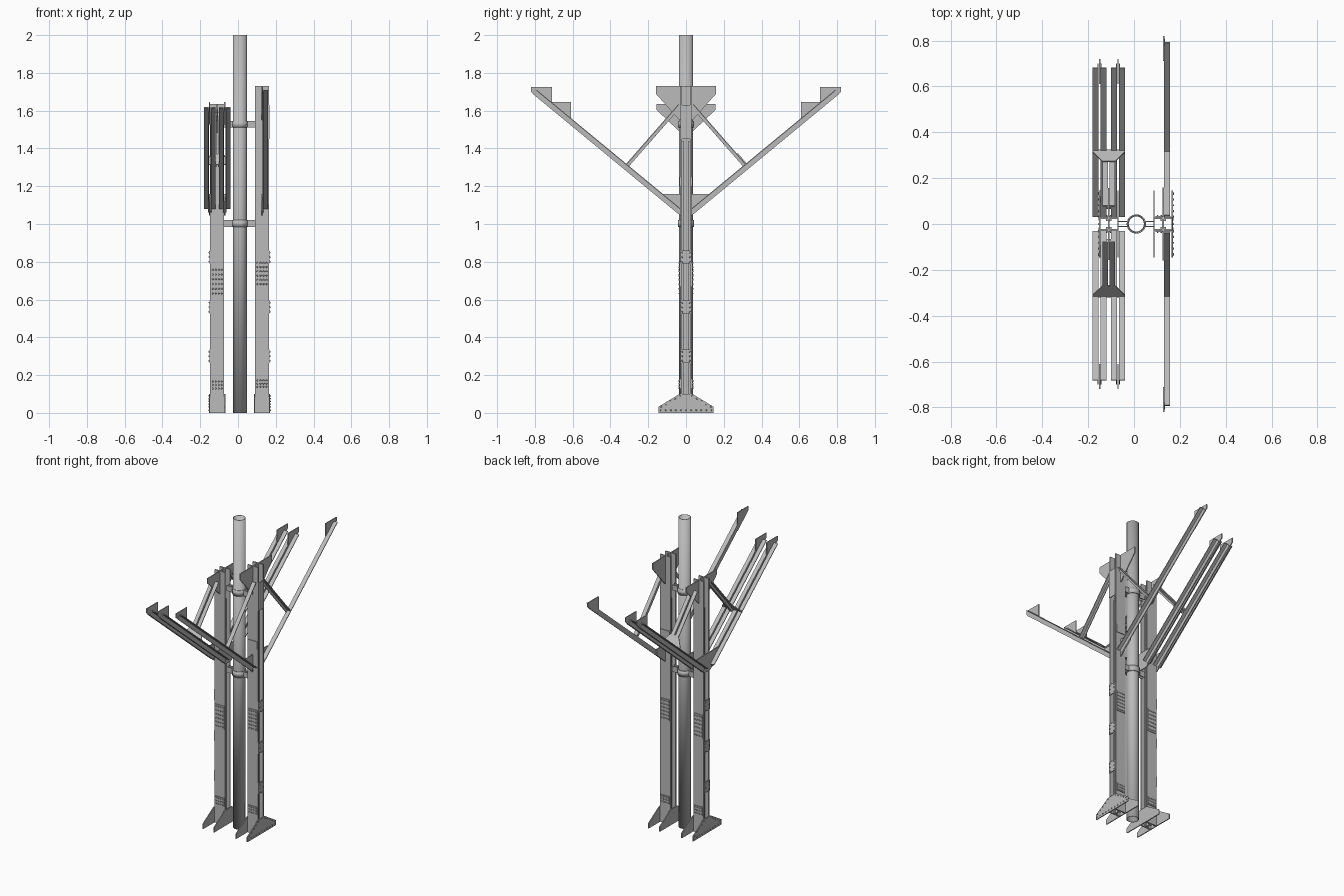
import bpy, bmesh, math
from mathutils import Vector, Matrix

old = bpy.data.objects.get("Cube")
if old:
    bpy.data.objects.remove(old, do_unlink=True)

steel = bpy.data.materials.new("grey steel")
steel.use_nodes = True
GREY = (0.5, 0.5, 0.5, 1)
steel.diffuse_color = GREY
steel.node_tree.nodes["Principled BSDF"].inputs["Base Color"].default_value = GREY

X, Y, Z = Vector((1, 0, 0)), Vector((0, 1, 0)), Vector((0, 0, 1))


def finish(name, bm):
    bmesh.ops.recalc_face_normals(bm, faces=bm.faces)
    mesh = bpy.data.meshes.new(name)
    bm.to_mesh(mesh)
    bm.free()
    mesh.materials.append(steel)
    ob = bpy.data.objects.new(name, mesh)
    bpy.context.collection.objects.link(ob)
    return ob


def prism(name, pts, origin, u, v, depth):
    """Extrude a 2D outline, drawn on axes u and v, by the vector depth."""
    bm = bmesh.new()
    face = bm.faces.new([bm.verts.new(origin + u * a + v * b) for a, b in pts])
    out = bmesh.ops.extrude_face_region(bm, geom=[face])
    moved = [g for g in out["geom"] if isinstance(g, bmesh.types.BMVert)]
    bmesh.ops.translate(bm, verts=moved, vec=depth)
    return finish(name, bm)


def box(name, x0, x1, y0, y1, z0, z1):
    outline = [(x0, y0), (x1, y0), (x1, y1), (x0, y1)]
    return prism(name, outline, Z * z0, X, Y, Z * (z1 - z0))


def plate(name, x, pts, thick=0.006):
    """Upright plate centred on x, with its outline given in y and z."""
    return prism(name, pts, X * (x - thick / 2), Y, Z, X * thick)


def mirrored(half):
    return half + [(-y, z) for y, z in reversed(half)]


def rivets(name, spots, normal):
    bm = bmesh.new()
    turn = normal.to_track_quat('Z', 'Y').to_matrix().to_4x4()
    for p in spots:
        bmesh.ops.create_cone(bm, cap_ends=True, segments=6, radius1=0.005, radius2=0.003,
                              depth=0.005, matrix=Matrix.Translation(p) @ turn)
    return finish(name, bm)


def tube(name, x, radius, wall, z0, z1):
    bm = bmesh.new()
    bmesh.ops.create_cone(bm, cap_ends=False, segments=32, radius1=radius, radius2=radius,
                          depth=z1 - z0, matrix=Matrix.Translation((x, 0, (z0 + z1) / 2)))
    ob = finish(name, bm)
    mod = ob.modifiers.new("wall", 'SOLIDIFY')
    mod.thickness = wall
    bpy.ops.object.select_all(action='DESELECT')
    ob.select_set(True)
    bpy.context.view_layer.objects.active = ob
    bpy.ops.object.shade_smooth_by_angle(angle=math.radians(35))


def angle_bar(name, start, end, x, reach, width):
    """L-shaped bar whose top edge runs from start to end (y, z); reach is its x leg."""
    a, b = Vector((x, *start)), Vector((x, *end))
    along = (b - a).normalized()
    down = along.cross(X)
    if down.z > 0:
        down.negate()
    t = 0.005
    s = math.copysign(t, reach)
    outline = [(0, 0), (reach, 0), (reach, t), (s, t), (s, width), (0, width)]
    return prism(name, outline, a, X, down, b - a)


SLOPE = 0.825


def arm_top(y):
    return 1.71 - SLOPE * (0.79 - y)


def column(side, cx, top, out):
    hw = 0.037
    # Riveted H section
    for s in (-1, 1):
        box(f"{side}_flange", cx - hw, cx + hw, *sorted((s * 0.022, s * 0.03)), 0, top)
        box(f"{side}_web_angle", cx - 0.012, cx + 0.012, *sorted((s * 0.012, s * 0.022)), 0, 1.44)
    box(f"{side}_web", cx - 0.004, cx + 0.004, -0.022, 0.022, 0, top)
    # Base gussets on both flange edges
    for s in (-1, 1):
        plate(f"{side}_base_gusset", cx + s * (hw + 0.003),
              mirrored([(0.146, 0), (0.146, 0.032), (0.035, 0.1)]))
    face = cx + out * (hw + 0.007)
    spots = [Vector((face, -0.135 + i * 0.027, 0.014)) for i in range(11)]
    for s in (-1, 1):
        spots += [Vector((face, s * (0.13 - i * 0.024), 0.032 + i * 0.0145)) for i in range(5)]
    rivets(f"{side}_base_rivets", spots, X * out)
    # Batten plates on the outer side
    for z in (0.30, 0.56, 0.825):
        plate(f"{side}_batten", cx + out * (hw + 0.002),
              mirrored([(0.028, z - 0.035), (0.028, z + 0.035)]), 0.004)
        rivets(f"{side}_batten_rivets",
               [Vector((cx + out * (hw + 0.006), y, z + dz))
                for y in (-0.019, 0.019) for dz in (-0.024, 0, 0.024)], X * out)


def splice(side, cx, z0, z1, rows):
    for s in (-1, 1):
        box(f"{side}_splice_plate", cx - 0.033, cx + 0.033, *sorted((s * 0.03, s * 0.034)), z0, z1)
        if rows:
            step = (z1 - z0) / rows
            rivets(f"{side}_splice_rivets",
                   [Vector((cx - 0.024 + i * 0.016, s * 0.036, z0 + step * (j + 0.5)))
                    for i in range(4) for j in range(rows)], Y * s)


LEFT, RIGHT = 0.127, -0.11
column("left", LEFT, 1.73, 1)
column("right", RIGHT, 1.635, -1)
splice("left", LEFT, 0.67, 0.805, 6)
splice("left", LEFT, 0.13, 0.18, 3)
splice("left", LEFT, 1.2, 1.25, 0)
splice("right", RIGHT, 0.62, 0.77, 6)
splice("right", RIGHT, 0.12, 0.175, 3)
box("left_cover_plate", LEFT + 0.037, LEFT + 0.041, -0.028, 0.028, 1.45, 1.63)

# Central pipe with two clamps
tube("central_pipe", 0.01, 0.037, 0.004, 0, 2)
for z in (1.002, 1.528):
    tube("clamp_ring", 0.01, 0.042, 0.005, z - 0.018, z + 0.018)
    for s in (-1, 1):
        ys = sorted((s * 0.008, s * 0.013))
        box("clamp_bar", -0.073, -0.029, *ys, z - 0.018, z + 0.018)
        box("clamp_bar", 0.049, 0.09, *ys, z - 0.018, z + 0.018)

# Gussets where arms and struts meet the columns
low = mirrored([(0.03, 1.045), (0.12, 1.12), (0.12, 1.16)])
plate("left_lower_gusset", LEFT, low)
for x in (-0.15, -0.07):
    plate("right_lower_gusset", x, low)
plate("left_upper_gusset", LEFT, mirrored([(0.035, 1.55), (0.16, 1.69), (0.16, 1.73)]))
plate("right_upper_gusset", RIGHT, mirrored([(0.03, 1.485), (0.157, 1.605), (0.157, 1.635)]))


def end_gusset(name, x, s, y0, z1):
    y1 = y0 + 0.11
    pts = [(y0, z1), (y1, z1), (y1, arm_top(y1) - 0.036), (y0, arm_top(y0) - 0.036)]
    plate(name, x, [(s * y, z) for y, z in pts])


# Arms and struts, repeated front and back
for s in (-1, 1):
    foot = (s * 0.03, arm_top(0.03))
    knee = (s * 0.32, 1.315)
    angle_bar("left_arm", foot, (s * 0.79, arm_top(0.79)), LEFT + 0.003, 0.028, 0.03)
    end_gusset("left_arm_end_gusset", LEFT + 0.003, s, 0.71, 1.725)
    angle_bar("left_strut", (s * 0.04, 1.635), knee, LEFT + 0.003, 0.026, 0.02)
    for x in (-0.15, -0.07):
        end_gusset("right_arm_end_gusset", x, s, 0.61, 1.645)
        for d in (-1, 1):
            angle_bar("right_arm", foot, (s * 0.68, arm_top(0.68)), x + d * 0.004, d * 0.026, 0.03)
    for d in (-1, 1):
        angle_bar("right_strut", (s * 0.08, 1.589), knee, RIGHT + d * 0.004, d * 0.024, 0.02)
    # Flared plate tying the strut to both arms
    along = Vector((0, s * 0.28, -0.32)).normalized()
    flare = [(-0.07, 0), (0.07, 0), (0.07, -0.012), (0.028, -0.075), (-0.028, -0.075), (-0.07, -0.012)]
    prism("strut_knee_plate", flare, Vector((RIGHT, *knee)), X, along,
          X.cross(along) * 0.005)
